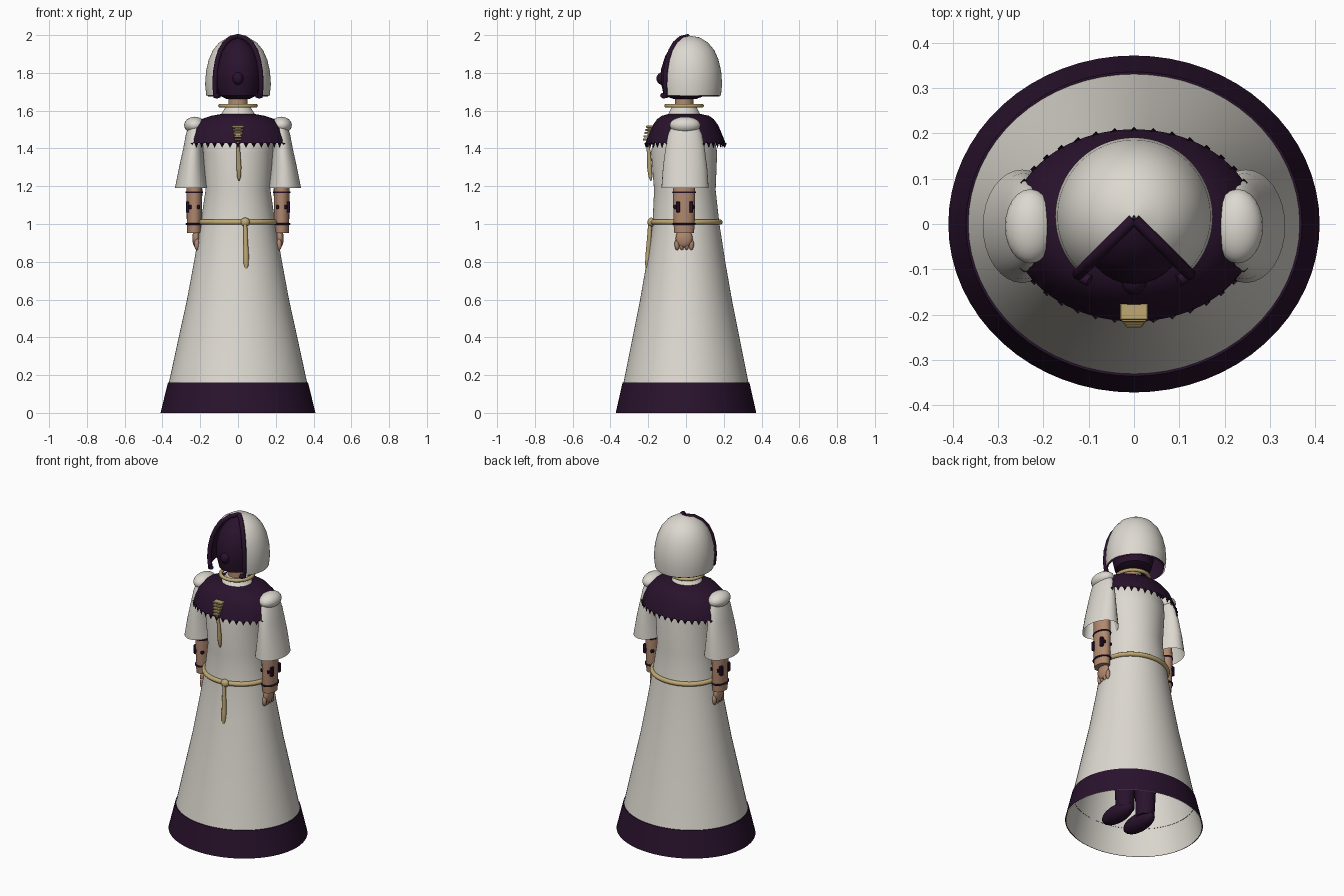
import bpy, bmesh, math
from mathutils import Vector

cube = bpy.data.objects.get("Cube")
if cube:
    bpy.data.objects.remove(cube, do_unlink=True)


def material(name, rgb):
    m = bpy.data.materials.new(name)
    m.use_nodes = True
    m.diffuse_color = (*rgb, 1)
    bsdf = next(n for n in m.node_tree.nodes if n.type == 'BSDF_PRINCIPLED')
    bsdf.inputs["Base Color"].default_value = (*rgb, 1)
    bsdf.inputs["Roughness"].default_value = 0.8
    return m


CLOTH = material("ivory cloth", (0.72, 0.69, 0.63))
DARK = material("dark plum", (0.022, 0.006, 0.026))
GOLD = material("pale gold", (0.52, 0.39, 0.17))
SKIN = material("tan skin", (0.44, 0.25, 0.16))


def finish(bm, name, mat, smooth=40):
    me = bpy.data.meshes.new(name)
    bm.to_mesh(me)
    bm.free()
    ob = bpy.data.objects.new(name, me)
    bpy.context.collection.objects.link(ob)
    me.materials.append(mat)
    bpy.ops.object.select_all(action='DESELECT')
    ob.select_set(True)
    bpy.context.view_layer.objects.active = ob
    if smooth:
        bpy.ops.object.shade_smooth_by_angle(angle=math.radians(smooth))
    return ob


def loft(name, mat, rings, n=48, cap=False, start=0, sweep=360, jag=None, smooth=40):
    """Elliptical rings (cx, cy, rx, ry, z), listed from bottom to top."""
    bm = bmesh.new()
    closed = sweep == 360
    count = n if closed else n + 1
    rows = []
    for j, (cx, cy, rx, ry, z) in enumerate(rings):
        row = []
        for i in range(count):
            a = math.radians(start + sweep * i / n)
            dz = jag(i) if jag and j == 0 else 0
            row.append(bm.verts.new((cx + rx * math.cos(a), cy + ry * math.sin(a), z + dz)))
        rows.append(row)
    for lo, hi in zip(rows, rows[1:]):
        for i in range(n):
            k = (i + 1) % count
            bm.faces.new((lo[i], lo[k], hi[k], hi[i]))
    if cap:
        bm.faces.new(rows[0][::-1])
        bm.faces.new(rows[-1])
    return finish(bm, name, mat, smooth)


def ball(name, mat, loc, size, seg=24):
    bm = bmesh.new()
    bmesh.ops.create_uvsphere(bm, u_segments=seg, v_segments=seg // 2, radius=1)
    for v in bm.verts:
        v.co = Vector(loc) + Vector([a * b for a, b in zip(v.co, size)])
    return finish(bm, name, mat, 60)


def block(name, mat, loc, size):
    bm = bmesh.new()
    bmesh.ops.create_cube(bm, size=1)
    for v in bm.verts:
        v.co = Vector(loc) + Vector([a * b for a, b in zip(v.co, size)])
    bmesh.ops.bevel(bm, geom=bm.edges[:], offset=min(size) * 0.2, segments=1, affect='EDGES')
    return finish(bm, name, mat, 0)


def cord(name, mat, points, radius, cyclic=False, radii=None):
    cu = bpy.data.curves.new(name, 'CURVE')
    cu.dimensions = '3D'
    cu.bevel_depth = radius
    cu.bevel_resolution = 3
    cu.use_fill_caps = True
    sp = cu.splines.new('POLY')
    sp.points.add(len(points) - 1)
    for i, p in enumerate(points):
        sp.points[i].co = (*p, 1)
        sp.points[i].radius = radii[i] if radii else 1
    sp.use_cyclic_u = cyclic
    sp.use_smooth = True
    ob = bpy.data.objects.new(name, cu)
    bpy.context.collection.objects.link(ob)
    cu.materials.append(mat)
    return ob


def hoop(name, mat, cx, cy, rx, ry, z, radius, n=48):
    pts = [(cx + rx * math.cos(math.tau * i / n), cy + ry * math.sin(math.tau * i / n), z)
           for i in range(n)]
    return cord(name, mat, pts, radius, True)


# Robe: open bell skirt, bodice and closed collar
loft("robe", CLOTH, [
    (0, 0, .405, .367, 0), (0, 0, .366, .331, .16), (0, 0, .314, .283, .4),
    (0, 0, .27, .243, .6), (0, 0, .233, .208, .8), (0, 0, .198, .177, 1.0),
    (0, -.006, .172, .163, 1.18), (0, -.01, .185, .175, 1.38), (0, -.01, .19, .16, 1.46),
    (0, -.01, .14, .12, 1.545), (0, -.01, .09, .085, 1.58), (0, -.01, .065, .065, 1.62),
    (0, -.01, .04, .04, 1.622)], n=64)
loft("hem_band", DARK, [(0, 0, .41, .372, 0), (0, 0, .371, .336, .16),
                        (0, 0, .364, .33, .16)], n=64)

# Shoulder cape with a ragged fringe
loft("cape", DARK, [
    (0, -.003, .272, .212, 1.425), (0, -.003, .262, .2, 1.46), (0, -.003, .235, .175, 1.52),
    (0, -.003, .195, .15, 1.555), (0, -.003, .14, .125, 1.573), (0, -.008, .085, .082, 1.583)],
    n=120, jag=lambda i: -.022 if i % 3 == 0 else .004)
for i in range(40):
    a = math.tau * i / 40
    c, s = math.cos(a), math.sin(a)
    bm = bmesh.new()
    bmesh.ops.create_cone(bm, segments=4, radius1=.009, radius2=0, depth=.025)
    for v in bm.verts:
        v.co = Vector((.272 * c, .209 * s - .003, 1.415)) + Vector((v.co.x, v.co.y, -v.co.z))
    bmesh.ops.reverse_faces(bm, faces=bm.faces[:])
    finish(bm, "fringe_tooth", DARK, 0)

# Neck and necklace
loft("neck", SKIN, [(0, -.01, .052, .05, 1.59), (0, -.01, .05, .048, 1.72)], n=24, cap=True)
hoop("necklace", GOLD, 0, -.01, .094, .094, 1.626, .011)

# Hood: dome with an open wedge at the front, dark lining and edge trim
dome = [(.168, 1.68), (.174, 1.74), (.169, 1.81), (.155, 1.87), (.133, 1.92),
        (.1, 1.96), (.055, 1.988), (.002, 1.997)]
loft("hood", CLOTH, [(0, .017, r, r, z) for r, z in dome], start=-45, sweep=270)
loft("hood_lining", DARK, [(0, .017, max(r - .008, .001), max(r - .008, .001), z - .005)
                           for r, z in dome], start=-45, sweep=270)
k = math.sqrt(.5)
for side, s in (("left", 1), ("right", -1)):
    edge = [(s * k * r, .012 - k * r, z - .004) for r, z in dome]
    hook = [(s * .098, -.125, 1.682), (s * .112, -.118, 1.677)]
    cord("hood_trim_" + side, DARK, hook + edge, .013)

# Veiled face with a small muzzle, under the hood
loft("veil", DARK, [
    (0, -.005, .06, .06, 1.662), (0, -.008, .1, .11, 1.68), (0, -.008, .116, .125, 1.75),
    (0, -.005, .118, .127, 1.82), (0, 0, .105, .11, 1.89), (0, .005, .075, .083, 1.94),
    (0, .01, .035, .045, 1.975), (0, .012, .002, .002, 1.988)], n=32, cap=True)
ball("muzzle", DARK, (0, -.12, 1.77), (.03, .037, .035), 16)

# Brooch of stacked bars and the hanging tassel
for i in range(5):
    w = .062 - .006 * i
    block("brooch_bar", GOLD, (0, -.192 - .004 * i, 1.515 - .017 * i), (w, .04, .011))
block("brooch_back", GOLD, (0, -.188, 1.48), (.036, .03, .08))
cord("chest_tassel", GOLD, [(0, -.205, 1.435), (.002, -.197, 1.38), (.005, -.193, 1.3),
                            (.005, -.188, 1.25), (.005, -.186, 1.228)],
     .013, radii=[.6, .8, 1, .8, .2])

# Belt, knot and hanging end
hoop("belt", GOLD, 0, 0, .2, .18, 1.01, .014, 64)
ball("belt_knot", GOLD, (.038, -.184, 1.01), (.025, .02, .024), 16)
cord("belt_end", GOLD, [(.038, -.19, 1.0), (.04, -.195, .92), (.043, -.2, .83),
                        (.043, -.203, .785), (.043, -.205, .745)],
     .015, radii=[.7, .8, 1, .9, .15])

for side, s in (("left", 1), ("right", -1)):
    # Bell sleeve and shoulder puff
    loft("sleeve_" + side, CLOTH, [
        (s * .247, -.005, .087, .125, 1.19), (s * .244, -.005, .068, .117, 1.3),
        (s * .237, -.005, .053, .104, 1.4), (s * .229, -.005, .046, .088, 1.48),
        (s * .224, -.005, .03, .06, 1.54)], n=32)
    ball("shoulder_puff_" + side, CLOTH, (s * .229, -.005, 1.523), (.056, .082, .045))

    # Forearm with bands and studs
    cx, cy = s * .231, -.01
    loft("forearm_" + side, SKIN, [
        (cx, cy, .038, .052, .952), (cx, cy, .04, .056, 1.0), (cx, cy, .042, .059, 1.17),
        (cx, cy, .04, .055, 1.3)], n=24, cap=True)
    for z in (1.0, 1.168):
        hoop("arm_band_" + side, DARK, cx, cy, .042, .058, z, .005, 24)
    for y in (-.042, .028):
        block("arm_plate_" + side, DARK, (cx + s * .034, y, 1.09), (.022, .02, .06))
    for x in (-.022, .022):
        for y in (-.056, .036):
            block("arm_stud_" + side, DARK, (cx + x, y, 1.09), (.016, .02, .02))

    # Hand with curled fingers
    ball("hand_" + side, SKIN, (s * .222, -.01, .925), (.02, .045, .05), 16)
    for i in range(4):
        ball("finger_" + side, SKIN, (s * .218, -.047 + .025 * i, .892), (.014, .014, .032), 10)

    # Leg and boot
    loft("leg_" + side, DARK, [(s * .075, .01, .052, .055, .06), (s * .08, .01, .068, .075, .5),
                               (s * .08, 0, .075, .085, .95)], n=24, cap=True)
    ball("boot_" + side, DARK, (s * .08, -.05, .055), (.055, .125, .05))
